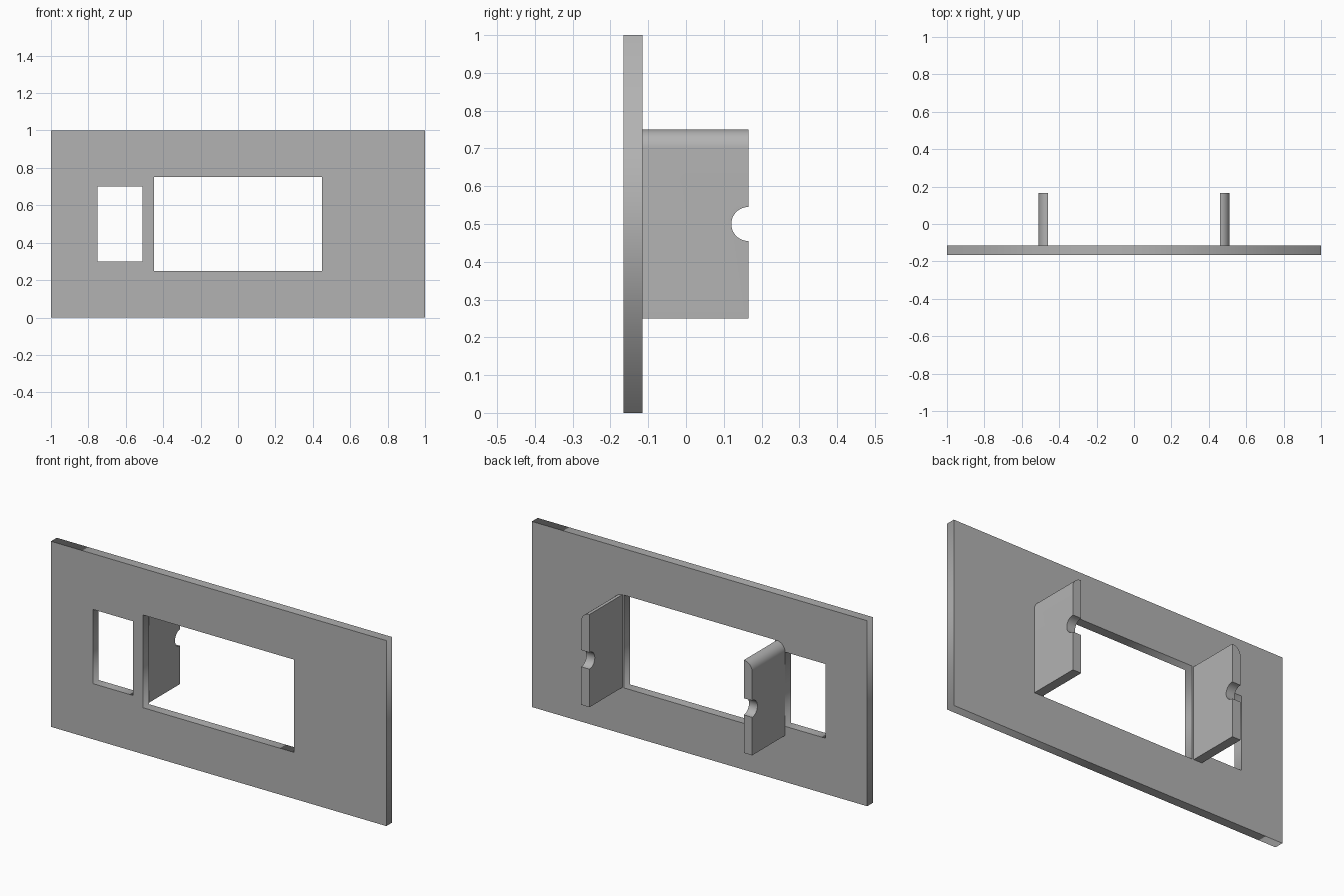
import bpy, bmesh
from math import pi, sin, cos

cube = bpy.data.objects.get("Cube")
if cube:
    bpy.data.objects.remove(cube, do_unlink=True)

grey = bpy.data.materials.new("plain grey")
grey.use_nodes = True
colour = (0.45, 0.45, 0.45, 1)
grey.diffuse_color = colour
grey.node_tree.nodes["Principled BSDF"].inputs["Base Color"].default_value = colour

THICK = 0.05
FRONT, PANEL_BACK, BACK = -0.165, -0.115, 0.165


def select_only(obj):
    bpy.ops.object.select_all(action='DESELECT')
    obj.select_set(True)
    bpy.context.view_layer.objects.active = obj


def add_rectangle(curve, x0, x1, z0, z1):
    spline = curve.splines.new('POLY')
    spline.points.add(3)
    for point, (x, z) in zip(spline.points, [(x0, z0), (x1, z0), (x1, z1), (x0, z1)]):
        point.co = (x, z, 0, 1)
    spline.use_cyclic_u = True


# Faceplate: an outline with a large window and a small one, extruded
curve = bpy.data.curves.new("faceplate", 'CURVE')
curve.dimensions = '2D'
curve.fill_mode = 'BOTH'
curve.extrude = THICK / 2
add_rectangle(curve, -1, 1, 0, 1)
add_rectangle(curve, -0.45, 0.45, 0.25, 0.75)
add_rectangle(curve, -0.75, -0.51, 0.30, 0.70)
curve.materials.append(grey)
plate = bpy.data.objects.new("faceplate", curve)
bpy.context.collection.objects.link(plate)
plate.rotation_euler.x = pi / 2
plate.location.y = (FRONT + PANEL_BACK) / 2
select_only(plate)
bpy.ops.object.convert(target='MESH')


# Rear tabs: side outline with a half-round notch, outer top edge rounded
def make_tab(name, side):
    inner, outer = side * 0.46, side * 0.51
    outline = [(PANEL_BACK, 0.25), (BACK, 0.25)]
    for i in range(25):
        a = pi * i / 24
        outline.append((BACK - 0.045 * sin(a), 0.5 - 0.045 * cos(a)))
    outline += [(BACK, 0.75), (PANEL_BACK, 0.75)]

    bm = bmesh.new()
    face = bm.faces.new([bm.verts.new((inner, y, z)) for y, z in outline])
    extruded = bmesh.ops.extrude_face_region(bm, geom=[face])["geom"]
    moved = [v for v in extruded if isinstance(v, bmesh.types.BMVert)]
    bmesh.ops.translate(bm, verts=moved, vec=(outer - inner, 0, 0))
    top_edge = [e for e in bm.edges
                if all(abs(v.co.x - outer) < 1e-4 and v.co.z > 0.74 for v in e.verts)]
    bmesh.ops.bevel(bm, geom=top_edge, offset=0.0495, segments=12,
                    profile=0.5, affect='EDGES')
    bmesh.ops.recalc_face_normals(bm, faces=bm.faces)
    mesh = bpy.data.meshes.new(name)
    bm.to_mesh(mesh)
    bm.free()
    mesh.materials.append(grey)
    tab = bpy.data.objects.new(name, mesh)
    bpy.context.collection.objects.link(tab)
    select_only(tab)
    bpy.ops.object.shade_smooth_by_angle(angle=pi / 6)


make_tab("left_tab", 1)
make_tab("right_tab", -1)
